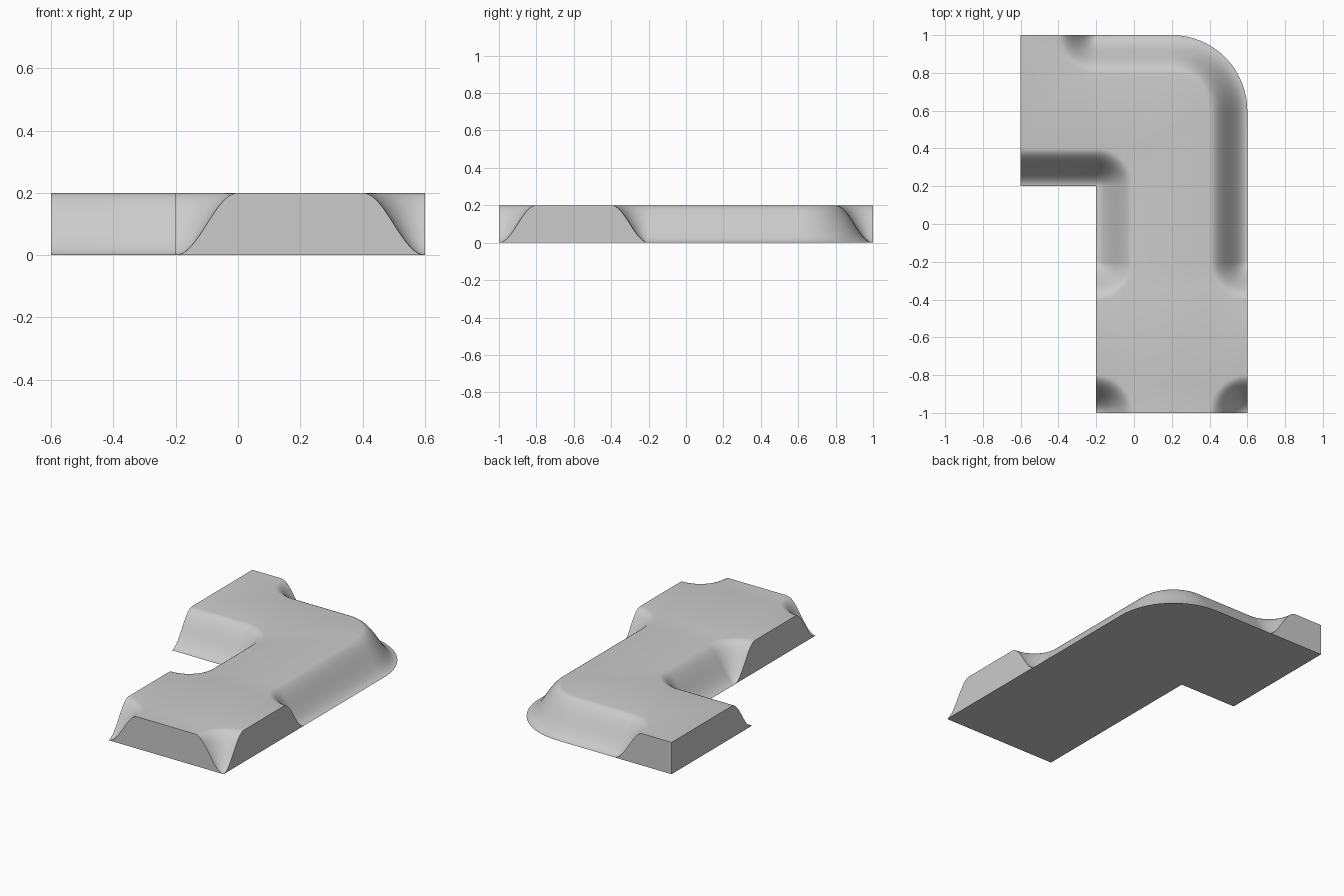
import bpy, bmesh, math

if "Cube" in bpy.data.objects:
    bpy.data.objects.remove(bpy.data.objects["Cube"])

HEIGHT, WIDTH = 0.2, 0.2      # plateau height and bank width
STEPS, ARC = 16, 16           # profile and corner resolution


def station(base, deg=None):
    """S-shaped bank section rising from base in direction deg (None = sheer)."""
    nx, ny = (0, 0) if deg is None else (math.cos(math.radians(deg)), math.sin(math.radians(deg)))
    pts = []
    for i in range(STEPS + 1):
        t = i / STEPS
        z = HEIGHT * (0.5 - 0.5 * math.cos(math.pi * t))
        pts.append((base[0] + nx * WIDTH * t, base[1] + ny * WIDTH * t, z))
    return pts


def hollow(base, a0, a1):
    """Concave corner: sections turning about one foot point."""
    return [station(base, a0 + (a1 - a0) * i / ARC) for i in range(ARC + 1)]


def bend(centre, radius, a0, a1):
    """Convex rounded corner: sections facing the bend's centre."""
    out = []
    for i in range(ARC + 1):
        a = a0 + (a1 - a0) * i / ARC
        r = math.radians(a)
        out.append(station((centre[0] + radius * math.cos(r), centre[1] + radius * math.sin(r)), a + 180))
    return out


# Banks in counter-clockwise order; sheer end walls close the gaps between them
banks = [
    hollow((0.6, -1), 180, 90),
    hollow((0.6, -0.2), 270, 180) + bend((0.2, 0.6), 0.4, 0, 90) + hollow((-0.2, 1), 270, 180),
    [station((-0.6, 1))],
    [station((-0.6, 0.2), 90)] + hollow((-0.2, 0.2), 90, 0) + hollow((-0.2, -0.2), 0, -90),
    hollow((-0.2, -1), 90, 0),
]

bm = bmesh.new()
vbanks = [[[bm.verts.new(p) for p in s] for s in bank] for bank in banks]

# Sloping banks
for bank in vbanks:
    for a, b in zip(bank, bank[1:]):
        for i in range(STEPS):
            f = bm.faces.new((a[i], b[i], b[i + 1], a[i + 1]))
            f.smooth = True

# Sheer walls
for k, bank in enumerate(vbanks):
    a, b = bank[-1], vbanks[(k + 1) % len(vbanks)][0]
    bm.faces.new(a[::-1] + b)


# Flat plateau and underside
def cap(index, flip):
    ring = []
    for bank in banks:
        for s in bank:
            p = s[index]
            if not ring or math.dist(p, ring[-1]) > 1e-5:
                ring.append(p)
    if math.dist(ring[0], ring[-1]) < 1e-5:
        ring.pop()
    verts = [bm.verts.new(p) for p in ring]
    bm.faces.new(verts[::-1] if flip else verts)


cap(-1, False)
cap(0, True)

bmesh.ops.remove_doubles(bm, verts=bm.verts, dist=1e-5)
flat = [f for f in bm.faces if len(f.verts) > 4]
bmesh.ops.triangulate(bm, faces=flat)
bmesh.ops.recalc_face_normals(bm, faces=bm.faces)

mesh = bpy.data.meshes.new("raised_path")
bm.to_mesh(mesh)
bm.free()
obj = bpy.data.objects.new("raised_path", mesh)
bpy.context.collection.objects.link(obj)

mat = bpy.data.materials.new("light grey")
mat.diffuse_color = (0.6, 0.6, 0.6, 1)
mat.use_nodes = True
mat.node_tree.nodes["Principled BSDF"].inputs["Base Color"].default_value = mat.diffuse_color
mesh.materials.append(mat)

bpy.context.view_layer.objects.active = obj
obj.select_set(True)
bpy.ops.object.shade_smooth_by_angle(angle=math.radians(35))
